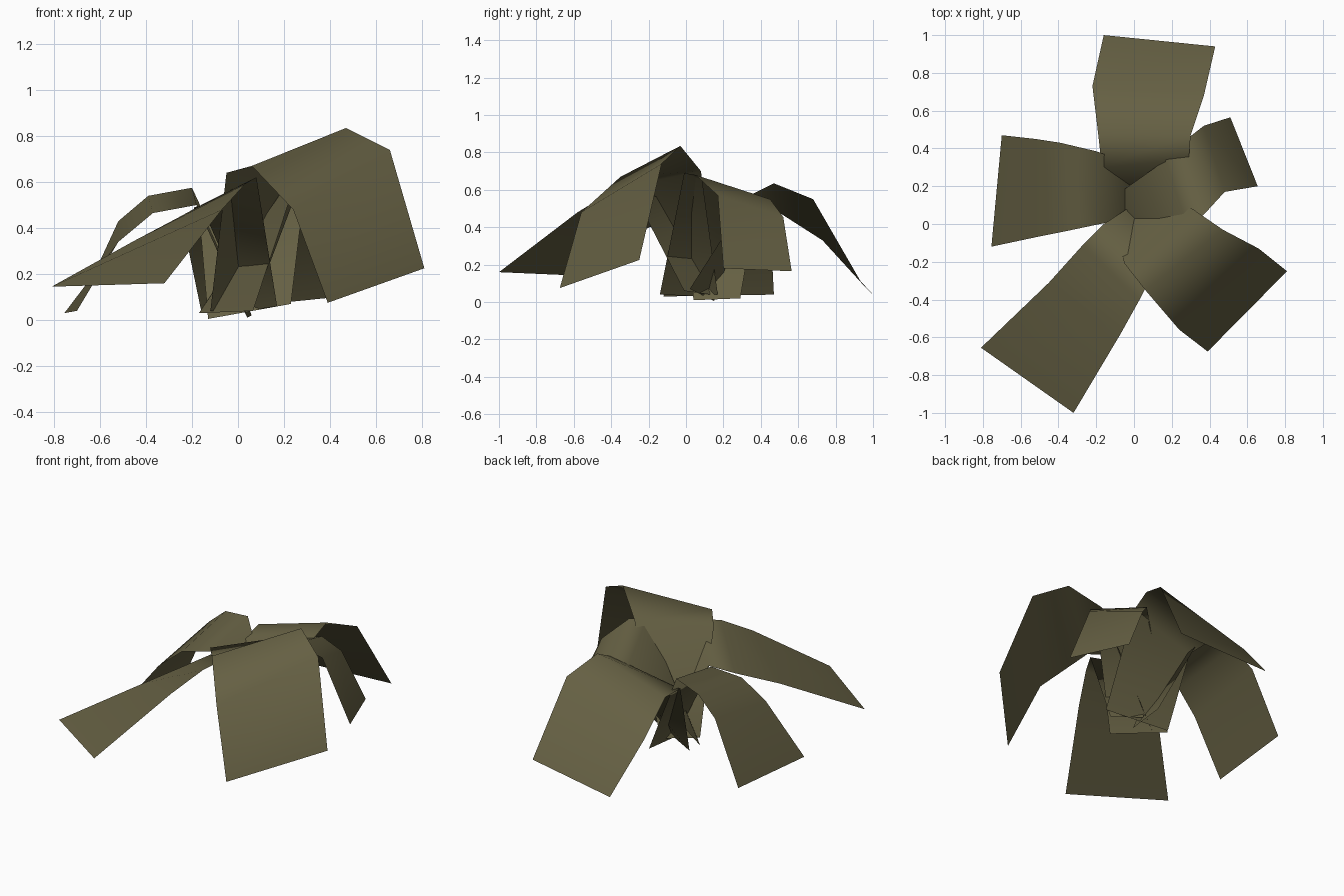
import bpy

# One dull olive colour for the whole plant
olive = bpy.data.materials.new("olive_leaf")
olive.diffuse_color = (0.13, 0.116, 0.056, 1)


def leaf(name, rows):
    """Arching strip; each row is a left and right edge point, from root to tip."""
    verts = [p for row in rows for p in row]
    faces = [(i, i + 1, i + 3, i + 2) for i in range(0, len(verts) - 2, 2)]
    mesh = bpy.data.meshes.new(name)
    mesh.from_pydata(verts, [], faces)
    mesh.materials.append(olive)
    for poly in mesh.polygons:
        poly.use_smooth = True
    ob = bpy.data.objects.new(name, mesh)
    bpy.context.collection.objects.link(ob)
    return ob


# Each root starts across the centre, rises steeply, then the blade droops outward
leaf("back_leaf", [
    ((-0.13, 0.15, 0.005), (0.23, 0.02, 0.07)),
    ((-0.17, 0.30, 0.47), (0.29, 0.34, 0.57)),
    ((-0.19, 0.48, 0.49), (0.30, 0.47, 0.635)),
    ((-0.22, 0.73, 0.33), (0.37, 0.68, 0.55)),
    ((-0.16, 1.00, 0.04), (0.43, 0.94, 0.10)),
])
leaf("left_leaf", [
    ((0.04, 0.04, 0.01), (0.06, 0.29, 0.02)),
    ((-0.18, 0.00, 0.50), (-0.20, 0.385, 0.575)),
    ((-0.37, -0.04, 0.465), (-0.39, 0.43, 0.54)),
    ((-0.52, -0.07, 0.34), (-0.52, 0.45, 0.43)),
    ((-0.755, -0.12, 0.03), (-0.70, 0.47, 0.04)),
])
leaf("front_left_leaf", [
    ((0.17, -0.01, 0.06), (0.04, 0.13, 0.04)),
    ((0.08, -0.30, 0.62), (-0.16, 0.00, 0.50)),
    ((0.03, -0.40, 0.59), (-0.27, -0.11, 0.44)),
    ((-0.07, -0.58, 0.48), (-0.45, -0.31, 0.345)),
    ((-0.32, -1.00, 0.16), (-0.81, -0.655, 0.145)),
])
leaf("front_right_leaf", [
    ((0.06, 0.17, 0.04), (-0.12, 0.03, 0.04)),
    ((0.31, 0.08, 0.70), (-0.05, -0.21, 0.64)),
    ((0.47, -0.03, 0.835), (0.06, -0.35, 0.67)),
    ((0.66, -0.13, 0.74), (0.24, -0.56, 0.48)),
    ((0.81, -0.25, 0.225), (0.39, -0.675, 0.075)),
])
leaf("back_right_leaf", [
    ((-0.17, 0.10, 0.03), (0.065, -0.14, 0.04)),
    ((0.17, 0.34, 0.55), (0.28, -0.01, 0.69)),
    ((0.28, 0.45, 0.55), (0.37, 0.05, 0.68)),
    ((0.37, 0.52, 0.455), (0.48, 0.17, 0.57)),
    ((0.51, 0.565, 0.165), (0.655, 0.20, 0.18)),
])
